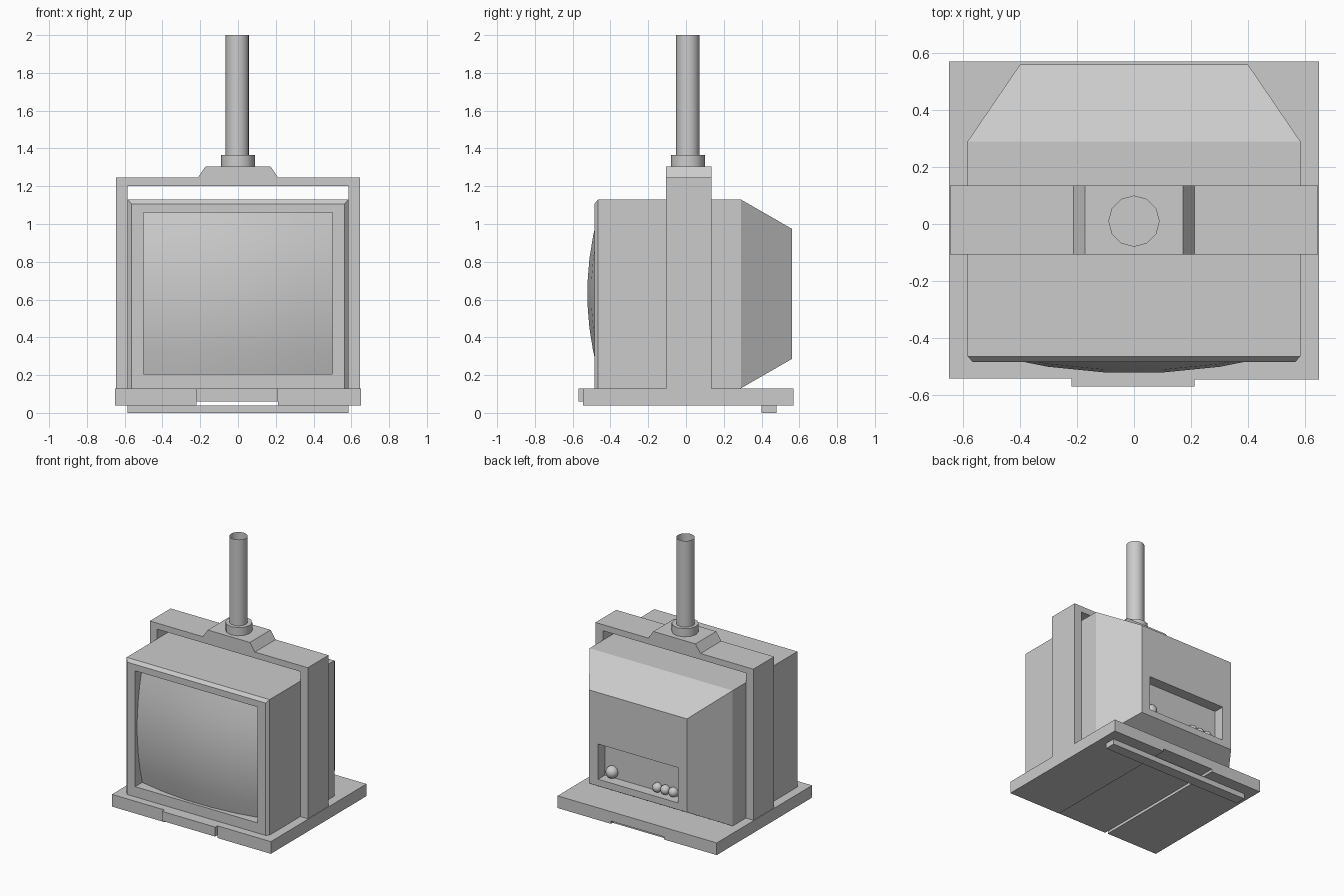
import bpy, bmesh

cube = bpy.data.objects.get("Cube")
if cube:
    bpy.data.objects.remove(cube, do_unlink=True)

grey = bpy.data.materials.new("plain_grey")
grey.use_nodes = True
grey.diffuse_color = (0.6, 0.6, 0.6, 1)
grey.node_tree.nodes["Principled BSDF"].inputs["Base Color"].default_value = (0.6, 0.6, 0.6, 1)


def finish(name, bm, smooth=False, recalc=True):
    if recalc:
        bmesh.ops.recalc_face_normals(bm, faces=bm.faces)
    mesh = bpy.data.meshes.new(name)
    bm.to_mesh(mesh)
    bm.free()
    mesh.materials.append(grey)
    obj = bpy.data.objects.new(name, mesh)
    bpy.context.collection.objects.link(obj)
    if smooth:
        bpy.ops.object.select_all(action='DESELECT')
        obj.select_set(True)
        bpy.context.view_layer.objects.active = obj
        bpy.ops.object.shade_smooth_by_angle(angle=0.7)
    return obj


def extrude_outline(name, outline, y0, y1):
    """Solid from an x-z outline running between two depths."""
    bm = bmesh.new()
    face = bm.faces.new([bm.verts.new((x, y0, z)) for x, z in outline])
    out = bmesh.ops.extrude_face_region(bm, geom=[face])
    moved = [v for v in out["geom"] if isinstance(v, bmesh.types.BMVert)]
    bmesh.ops.translate(bm, verts=moved, vec=(0, y1 - y0, 0))
    return finish(name, bm)


def box(name, x0, x1, y0, y1, z0, z1):
    return extrude_outline(name, [(x0, z0), (x1, z0), (x1, z1), (x0, z1)], y0, y1)


def tube(name, radius, z0, z1, sides, capped, x=0, y=0.01):
    bm = bmesh.new()
    bmesh.ops.create_cone(bm, cap_ends=capped, segments=sides, radius1=radius,
                          radius2=radius, depth=z1 - z0)
    bmesh.ops.translate(bm, verts=bm.verts, vec=(x, y, (z0 + z1) / 2))
    return finish(name, bm, smooth=True, recalc=capped)


# Tray: two side slabs, a thinner middle strip and a rear lip underneath
box("tray_right", -0.65, -0.22, -0.542, 0.57, 0.04, 0.13)
box("tray_left", 0.213, 0.65, -0.545, 0.57, 0.04, 0.13)
box("tray_middle", -0.22, 0.213, -0.57, 0.57, 0.06, 0.13)
box("tray_rear_lip", -0.585, 0.585, 0.40, 0.48, 0, 0.04)

# Monitor case: rectangular rings from the screen recess round to the rear recess
rings = [  # depth, half width, bottom, top
    (-0.39, 0.5, 0.205, 1.06),
    (-0.485, 0.5, 0.205, 1.06),
    (-0.485, 0.565, 0.13, 1.107),
    (-0.465, 0.584, 0.13, 1.13),
    (0.29, 0.584, 0.13, 1.13),
    (0.56, 0.40, 0.285, 0.975),
    (0.56, 0.325, 0.335, 0.595),
    (0.48, 0.325, 0.335, 0.595),
]
bm = bmesh.new()
loops = []
for y, w, lo, hi in rings:
    loops.append([bm.verts.new((x, y, z)) for x, z in ((-w, lo), (w, lo), (w, hi), (-w, hi))])
for a, b in zip(loops, loops[1:]):
    for i in range(4):
        j = (i + 1) % 4
        bm.faces.new((a[i], a[j], b[j], b[i]))
bm.faces.new(loops[0])
bm.faces.new(loops[-1])
finish("monitor_case", bm)

# Bulging screen
bm = bmesh.new()
cols, rows = 5, 7
grid = []
for r in range(rows + 1):
    dz = (r / rows - 0.5) * 0.855
    line = []
    for c in range(cols + 1):
        dx = c / cols - 0.5
        line.append(bm.verts.new((dx, -0.525 + 0.25 * dx * dx + 0.33 * dz * dz, 0.6325 + dz)))
    grid.append(line)
for r in range(rows):
    for c in range(cols):
        bm.faces.new((grid[r][c], grid[r][c + 1], grid[r + 1][c + 1], grid[r + 1][c]))
finish("screen", bm, smooth=True, recalc=False)

# Rear knobs
for i, (x, z, radius) in enumerate([(0.26, 0.38, 0.045), (-0.11, 0.365, 0.035),
                                    (-0.175, 0.365, 0.035), (-0.24, 0.365, 0.035)]):
    bm = bmesh.new()
    bmesh.ops.create_uvsphere(bm, u_segments=12, v_segments=8, radius=radius)
    bmesh.ops.translate(bm, verts=bm.verts, vec=(x, 0.49, z))
    finish(f"rear_knob_{i + 1}", bm, smooth=True)

# Hanging bracket: one arch with a raised middle
half = [(0.645, 0.13), (0.645, 1.245), (0.213, 1.245), (0.172, 1.305)]
inner = [(-0.585, 0.13), (-0.585, 1.2), (0.585, 1.2), (0.585, 0.13)]
arch = half + [(-x, z) for x, z in reversed(half)] + inner
extrude_outline("bracket", arch, -0.107, 0.135)

# Pole and its collar
tube("pole_collar", 0.09, 1.30, 1.365, 12, True)
tube("pole", 0.062, 1.305, 2.0, 16, False, x=-0.003)
